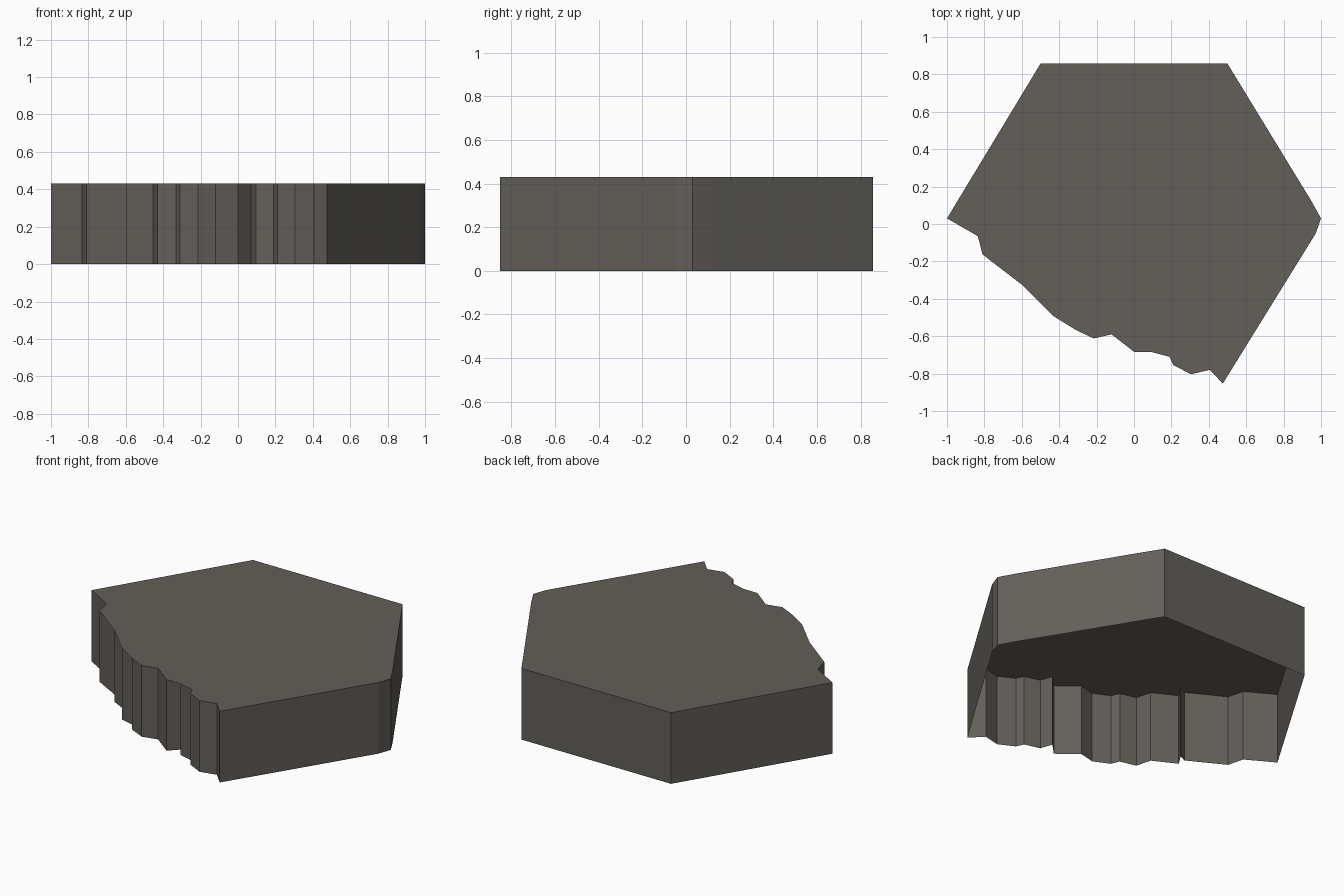
import bpy, bmesh

if "Cube" in bpy.data.objects:
    bpy.data.objects.remove(bpy.data.objects["Cube"])

HEIGHT = 0.43

# Clean hexagon side, clockwise from the back left corner
hex_edge = [(-0.50, 0.857), (0.50, 0.857), (0.95, 0.12), (1.0, 0.03), (0.972, -0.05)]

# Broken, jagged side from the front right corner to the left corner
broken_edge = [
    (0.475, -0.853), (0.405, -0.78), (0.305, -0.803), (0.21, -0.755),
    (0.19, -0.71), (0.095, -0.685), (0.07, -0.612), (0.0, -0.683),
    (-0.12, -0.59), (-0.215, -0.612), (-0.31, -0.567), (-0.332, -0.517),
    (-0.43, -0.493), (-0.455, -0.40), (-0.595, -0.328), (-0.552, -0.26),
    (-0.595, -0.28), (-0.81, -0.163), (-0.835, -0.065), (-1.0, 0.03),
]

stone = bpy.data.materials.new("dark grey stone")
stone.diffuse_color = (0.125, 0.115, 0.102, 1)
stone.use_nodes = True
stone.node_tree.nodes["Principled BSDF"].inputs["Base Color"].default_value = stone.diffuse_color

# Broken hexagonal slab: flat top and straight walls, open underneath
outline = (hex_edge + broken_edge)[::-1]      # counter-clockwise, top faces up
bm = bmesh.new()
top = [bm.verts.new((x, y, HEIGHT)) for x, y in outline]
base = [bm.verts.new((x, y, 0)) for x, y in outline]
cap = bm.faces.new(top)
for i in range(len(outline)):
    j = (i + 1) % len(outline)
    bm.faces.new((base[i], base[j], top[j], top[i]))
bmesh.ops.triangulate(bm, faces=[cap])        # safe fill of the concave top

mesh = bpy.data.meshes.new("broken_hex_slab")
bm.to_mesh(mesh)
bm.free()
mesh.materials.append(stone)
slab = bpy.data.objects.new("broken_hex_slab", mesh)
bpy.context.collection.objects.link(slab)
